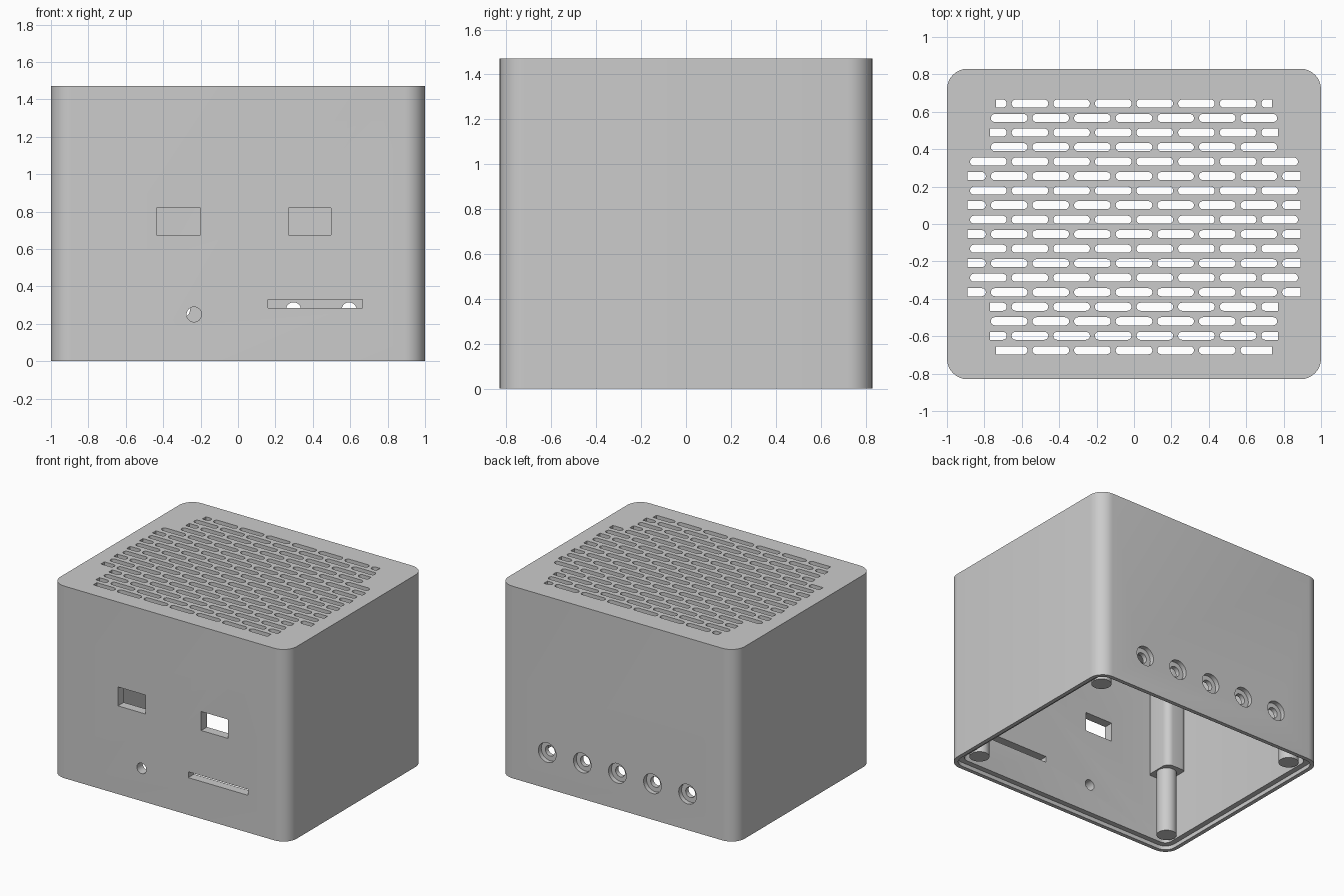
import bpy, bmesh, math
from mathutils import Matrix, Vector

cube = bpy.data.objects.get("Cube")
if cube:
    bpy.data.objects.remove(cube, do_unlink=True)

HALF_X, HALF_Y, HEIGHT, WALL, ROOF = 1.0, 0.83, 1.47, 0.07, 0.06

grey = bpy.data.materials.new("plain grey")
grey.use_nodes = True
colour = (0.6, 0.6, 0.6, 1)
grey.diffuse_color = colour
grey.node_tree.nodes["Principled BSDF"].inputs["Base Color"].default_value = colour

# Turns a flat profile (x, z) into one extruded along y
UPRIGHT = Matrix.Rotation(math.pi / 2, 4, "X")


def rounded(cx, cy, hx, hy, r, steps=8):
    """Outline of a rounded rectangle, counter-clockwise."""
    pts = []
    for i, (sx, sy) in enumerate([(1, 1), (-1, 1), (-1, -1), (1, -1)]):
        for s in range(steps + 1):
            a = (i + s / steps) * math.pi / 2
            pts.append((cx + sx * (hx - r) + r * math.cos(a),
                        cy + sy * (hy - r) + r * math.sin(a)))
    return pts


def prism(bm, pts, low, high, matrix=Matrix()):
    """Closed prism over an outline, skipping repeated points."""
    clean = [p for i, p in enumerate(pts)
             if (Vector(p) - Vector(pts[i - 1])).length > 1e-5]
    rings = [[bm.verts.new(matrix @ Vector((x, y, h))) for x, y in clean]
             for h in (low, high)]
    n = len(clean)
    bm.faces.new(rings[0][::-1])
    bm.faces.new(rings[1])
    for i in range(n):
        j = (i + 1) % n
        bm.faces.new((rings[0][i], rings[0][j], rings[1][j], rings[1][i]))


def circle(cx, cy, r, n=32):
    return [(cx + r * math.cos(math.tau * i / n),
             cy + r * math.sin(math.tau * i / n)) for i in range(n)]


def box(x0, x1, z0, z1):
    return [(x0, z0), (x1, z0), (x1, z1), (x0, z1)]


def make(name, bm):
    bmesh.ops.recalc_face_normals(bm, faces=bm.faces)
    mesh = bpy.data.meshes.new(name)
    bm.to_mesh(mesh)
    bm.free()
    mesh.materials.append(grey)
    obj = bpy.data.objects.new(name, mesh)
    bpy.context.scene.collection.objects.link(obj)
    return obj


def smooth(obj):
    bpy.ops.object.select_all(action="DESELECT")
    obj.select_set(True)
    bpy.context.view_layer.objects.active = obj
    bpy.ops.object.shade_smooth_by_angle(angle=math.radians(30))


def carve(obj, bm):
    """Cut the given solids out of an object and drop the cutter."""
    cutter = make("cutter", bm)
    cutter.hide_render = True
    mod = obj.modifiers.new("cut", "BOOLEAN")
    mod.operation, mod.solver, mod.object = "DIFFERENCE", "EXACT", cutter
    bpy.context.view_layer.update()
    graph = bpy.context.evaluated_depsgraph_get()
    result = bpy.data.meshes.new_from_object(obj.evaluated_get(graph))
    obj.modifiers.clear()
    obj.data = result
    bpy.data.objects.remove(cutter, do_unlink=True)


# Case: rounded block hollowed from below
bm = bmesh.new()
prism(bm, rounded(0, 0, HALF_X, HALF_Y, 0.11), 0, HEIGHT)
case = make("case", bm)
bm = bmesh.new()
prism(bm, rounded(0, 0, HALF_X - WALL, HALF_Y - WALL, 0.05), -0.1, HEIGHT - ROOF)
carve(case, bm)

# Stepped lip for the base plate
bm = bmesh.new()
prism(bm, rounded(0, 0, HALF_X - 0.03, HALF_Y - 0.03, 0.08), -0.1, 0.03)
carve(case, bm)

# Staggered ventilation slots, kept clear of the corner posts
bm = bmesh.new()
PITCH, HALF_SLOT = 0.2225, 0.098
for row in range(18):
    y = 0.644 - 0.0776 * row
    limit = 0.89 if abs(y) < 0.38 else 0.77 if abs(y) < 0.64 else 0.737
    for col in range(-4, 5):
        x = (col + (0 if row % 2 else 0.5)) * PITCH
        if abs(x) - HALF_SLOT > limit - 0.03:
            continue
        outline = rounded(x, y, HALF_SLOT, 0.0215, 0.0213, 5)
        outline = [(max(-limit, min(limit, px)), py) for px, py in outline]
        prism(bm, outline, HEIGHT - 0.2, HEIGHT + 0.1)
carve(case, bm)

# Front openings: two windows, a card slot and a round hole
bm = bmesh.new()
for outline in (box(-0.435, -0.2, 0.675, 0.82), box(0.27, 0.497, 0.675, 0.82),
                box(0.16, 0.665, 0.285, 0.33), circle(-0.235, 0.25, 0.04)):
    prism(bm, outline, HALF_Y - 0.12, HALF_Y + 0.1, UPRIGHT)
carve(case, bm)

# Back: five counterbored holes
for radius, depth in ((0.04, 0.12), (0.075, 0.035)):
    bm = bmesh.new()
    for i in range(-2, 3):
        prism(bm, circle(0.297 * i, 0.275, radius), -HALF_Y - 0.1,
              -HALF_Y + depth, UPRIGHT)
    carve(case, bm)
smooth(case)

# Corner posts: a slim round foot below a thicker block
for side, sx in (("left", 1), ("right", -1)):
    for end, sy in (("front", -1), ("back", 1)):
        bm = bmesh.new()
        prism(bm, circle(sx * 0.85, sy * 0.66, 0.07), 0.03, 0.56)
        smooth(make(f"{end}_{side}_post", bm))
        bm = bmesh.new()
        prism(bm, rounded(sx * 0.86, sy * 0.665, 0.09, 0.11, 0.05), 0.53, HEIGHT - 0.03)
        smooth(make(f"{end}_{side}_post_block", bm))
